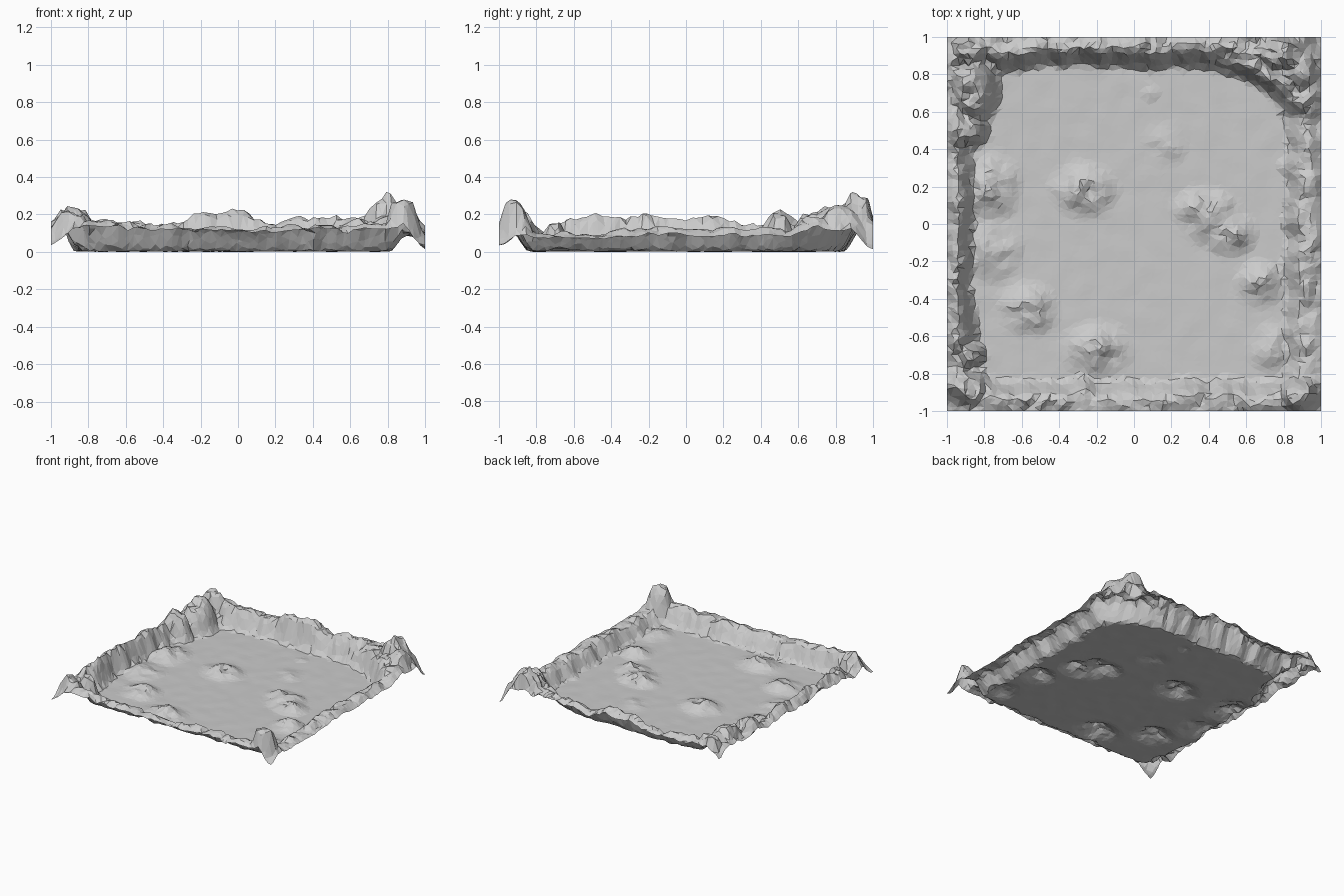
import bpy, bmesh, math, random
from mathutils import Vector, noise

if "Cube" in bpy.data.objects:
    bpy.data.objects.remove(bpy.data.objects["Cube"])

random.seed(4)
N = 68

# Crest heights along each wall: (position, height)
BACK = [(-1, .17), (-.8, .17), (-.6, .15), (-.3, .15), (-.2, .19), (-.05, .2), (.05, .19),
        (.2, .14), (.4, .18), (.6, .19), (.75, .19), (1, .17)]
FRONT = [(-1, .14), (-.7, .15), (-.4, .135), (-.1, .13), (.2, .12), (.45, .14), (.7, .13), (1, .15)]
LEFT = [(-1, .15), (-.85, .17), (-.76, .1), (-.6, .18), (-.5, .17), (-.3, .2), (-.1, .16),
        (0, .14), (.1, .19), (.2, .17), (.4, .14), (.5, .2), (.6, .15), (.75, .19), (1, .18)]
RIGHT = [(-1, .15), (-.78, .1), (-.5, .1), (-.1, .13), (.1, .11), (.2, .13), (.4, .11), (.6, .12), (1, .17)]

# Mounds: x, y, x radius, y radius, height
FLOOR_MOUNDS = [(.38, .08, .2, .14, .055), (.51, -.05, .17, .14, .055), (.42, .02, .2, .16, .04),
                (-.27, .18, .21, .17, .055), (-.57, -.45, .19, .17, .05), (-.2, -.67, .22, .17, .055),
                (.67, -.32, .15, .15, .055), (-.77, .2, .19, .22, .055), (-.77, -.14, .2, .2, .04),
                (.17, .42, .14, .14, .016), (.1, .7, .06, .06, .01), (.73, -.66, .14, .16, .03)]
CORNER_ROCKS = [(-.87, .72, .17, .22, .215), (-.88, -.9, .14, .14, .2), (.89, -.92, .16, .14, .25),
                (.79, .92, .21, .14, .28), (.9, .82, .15, .18, .22), (-.88, .94, .16, .12, .22),
                (-.88, .5, .12, .1, .19), (-.88, -.7, .1, .08, .15)]


def interp(table, t):
    for (a, u), (b, v) in zip(table, table[1:]):
        if t <= b:
            return u + (v - u) * (t - a) / (b - a)
    return table[-1][1]


def smooth(t):
    t = max(0.0, min(1.0, t))
    return t * t * (3 - 2 * t)


def rough(x, y, scale, seed):
    return noise.noise(Vector((x * scale, y * scale, seed)))


def wall(inward, along, table, foot, seed):
    # Inner slope rising from a wavy foot line to the crest
    foot += .035 * rough(along, seed, 5, 3.1) + .03 * rough(along, seed, 11, 1.7)
    return interp(table, along) * smooth((inward - foot) / .11)


def mound(x, y, m, sharp):
    cx, cy, rx, ry, h = m
    d = math.hypot((x - cx) / rx, (y - cy) / ry)
    return h * smooth((1 - d) * sharp)


def height(x, y):
    h = max(wall(y, x, BACK, .82, 1), wall(-y, x, FRONT, .82, 2),
            wall(-x, y, LEFT, .84, 3), wall(x, y, RIGHT, .79, 4))
    # Curved back right corner, fading out down the right wall
    d = math.hypot(max(0, (x - .3) / .5), max(0, (y - .5) / .32))
    h = max(h, .17 * smooth((d - 1) / .24) * smooth((x - .3) / .3) * smooth((y - .42) / .25))
    h = max([h] + [mound(x, y, m, 1.5) for m in CORNER_ROCKS])
    # Slight outer lip along the sides, dropping at the corners
    ex, ey = 1 - abs(x), 1 - abs(y)
    h *= min(.72 + .28 * smooth(ex / .06), .88 + .12 * smooth(ey / .05))
    low = (.1 if x > 0 else .6) if y > 0 else .3
    h *= low + (1 - low) * smooth((math.hypot(ex, ey) + .02 * rough(x, y, 7, 8)) / .13)
    h *= 1 + .25 * rough(x, y, 8, 5.0) + .18 * rough(x, y, 18, 6.0)
    for m in FLOOR_MOUNDS:
        k = mound(x, y, m, 1.0)
        h = max(h, k * (1 + .9 * rough(x, y, 9, 2.0) + .4 * rough(x, y, 19, 4.0)))
    return max(0, h + .003 + .003 * rough(x, y, 9, 7.0))


# Terrain: one open sheet with floor, mounds and rocky rim
bm = bmesh.new()
bmesh.ops.create_grid(bm, x_segments=N, y_segments=N, size=1)
step = 2 / N
for v in bm.verts:
    if max(abs(v.co.x), abs(v.co.y)) < .99:
        v.co.x += random.uniform(-.35, .35) * step
        v.co.y += random.uniform(-.35, .35) * step
    v.co.z = height(v.co.x, v.co.y)
low = min(v.co.z for v in bm.verts)
for v in bm.verts:
    v.co.z -= low
bmesh.ops.triangulate(bm, faces=bm.faces[:], quad_method='SHORT_EDGE')
mesh = bpy.data.meshes.new("rocky_arena_terrain")
bm.to_mesh(mesh)
bm.free()
terrain = bpy.data.objects.new("rocky_arena_terrain", mesh)
bpy.context.collection.objects.link(terrain)
